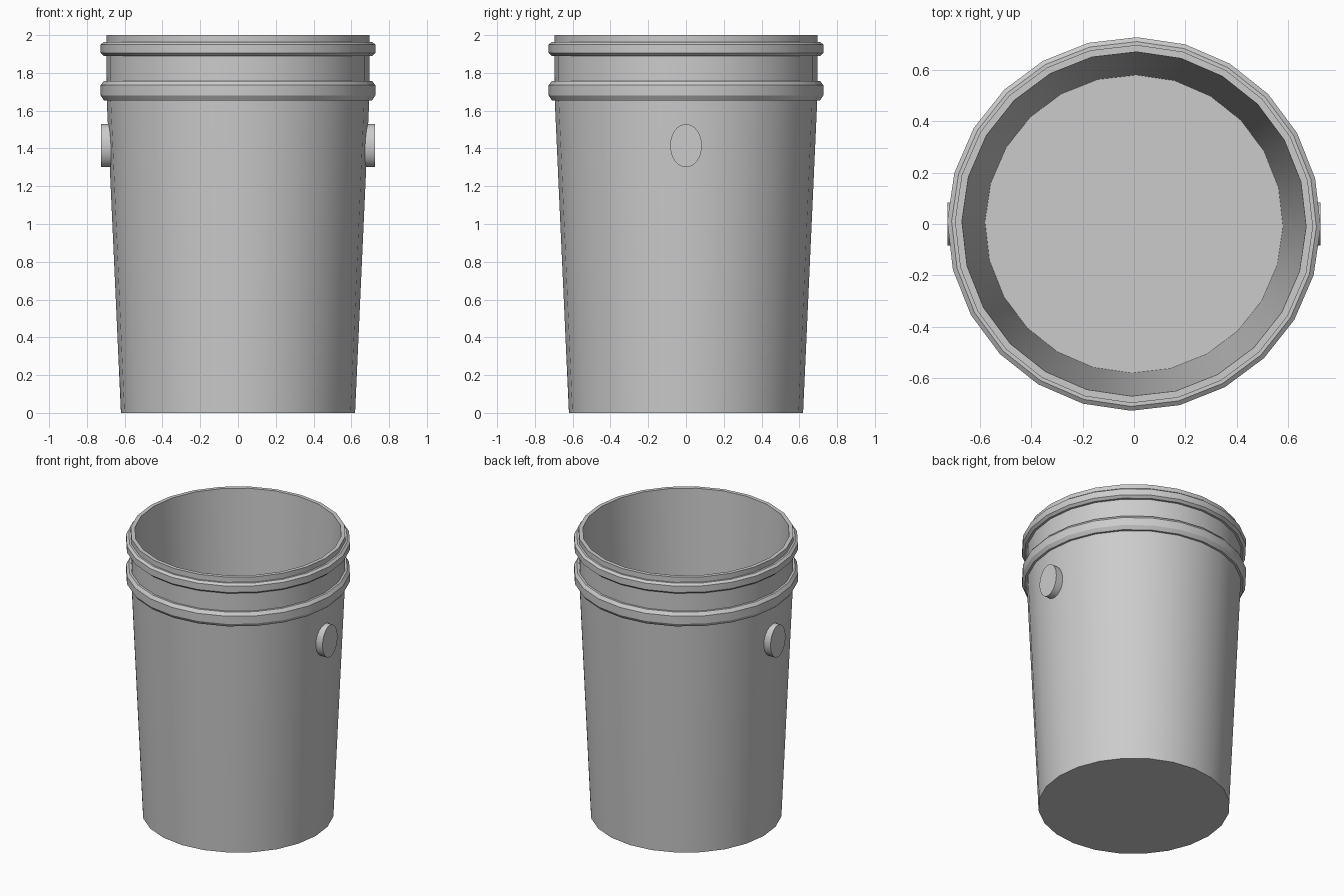
import bpy
import bmesh
import math

cube = bpy.data.objects.get("Cube")
if cube:
    bpy.data.objects.remove(cube, do_unlink=True)

SIDES = 24
TWIST = math.radians(-0.9)

grey = bpy.data.materials.new("grey_plastic")
grey.use_nodes = True
COLOUR = (0.6, 0.6, 0.6, 1)
grey.diffuse_color = COLOUR
grey.node_tree.nodes["Principled BSDF"].inputs["Base Color"].default_value = COLOUR


def finish(bm, name):
    """Turn a bmesh into a grey object with sharp edges kept."""
    bmesh.ops.recalc_face_normals(bm, faces=bm.faces)
    mesh = bpy.data.meshes.new(name)
    bm.to_mesh(mesh)
    bm.free()
    mesh.materials.append(grey)
    obj = bpy.data.objects.new(name, mesh)
    bpy.context.collection.objects.link(obj)
    bpy.ops.object.select_all(action='DESELECT')
    obj.select_set(True)
    bpy.context.view_layer.objects.active = obj
    bpy.ops.object.shade_smooth_by_angle(angle=math.radians(25))
    return obj


def lathe(name, profile):
    """Revolve (radius, height) points and cap both ends."""
    bm = bmesh.new()
    rings = []
    for r, z in profile:
        angles = [TWIST + math.tau * i / SIDES for i in range(SIDES)]
        rings.append([bm.verts.new((r * math.cos(a), r * math.sin(a), z)) for a in angles])
    for low, high in zip(rings, rings[1:]):
        for i in range(SIDES):
            j = (i + 1) % SIDES
            bm.faces.new((low[i], low[j], high[j], high[i]))
    bm.faces.new(rings[0])
    bm.faces.new(rings[-1])
    return finish(bm, name)


# Bucket: outer wall, two raised rings, rim, inner wall and floor
lathe("bucket", [
    (0.62, 0), (0.695, 1.655),
    (0.71, 1.655), (0.727, 1.68), (0.727, 1.735), (0.71, 1.757),
    (0.695, 1.757), (0.695, 1.89),
    (0.71, 1.89), (0.727, 1.905), (0.727, 1.95), (0.71, 1.963),
    (0.697, 1.963), (0.697, 2), (0.67, 2), (0.58, 0.03),
])

# Oval handle bosses on both sides
for side, label in ((1, "left"), (-1, "right")):
    bm = bmesh.new()
    bmesh.ops.create_cone(bm, cap_ends=True, segments=32, radius1=1, radius2=1, depth=1)
    for v in bm.verts:
        x, y, z = v.co
        v.co = (side * (0.697 + z * 0.058), y * 0.084, 1.415 + x * 0.114)
    finish(bm, label + "_handle_boss")
